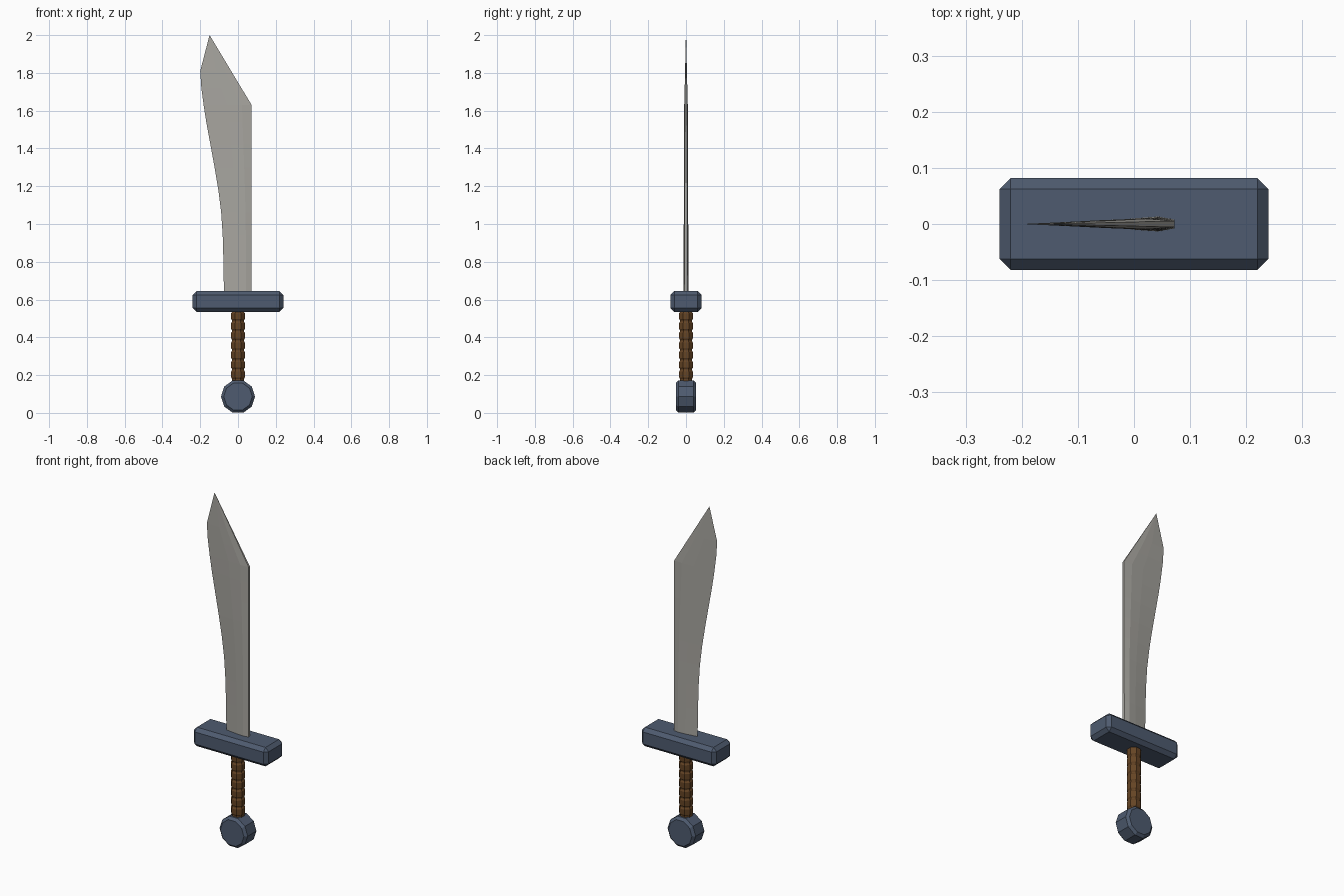
import bpy, bmesh, math

cube = bpy.data.objects.get("Cube")
if cube:
    bpy.data.objects.remove(cube, do_unlink=True)


def material(name, rgb):
    m = bpy.data.materials.new(name)
    m.use_nodes = True
    m.diffuse_color = (*rgb, 1)
    m.node_tree.nodes["Principled BSDF"].inputs["Base Color"].default_value = (*rgb, 1)
    return m


steel = material("pale steel", (0.39, 0.38, 0.35))
iron = material("blue iron", (0.077, 0.105, 0.16))
leather = material("brown leather", (0.13, 0.058, 0.018))


def finish(name, bm, mat, bevel=0):
    bmesh.ops.recalc_face_normals(bm, faces=bm.faces)
    mesh = bpy.data.meshes.new(name)
    bm.to_mesh(mesh)
    bm.free()
    mesh.materials.append(mat)
    ob = bpy.data.objects.new(name, mesh)
    bpy.context.collection.objects.link(ob)
    if bevel:
        mod = ob.modifiers.new("chamfer", "BEVEL")
        mod.width = bevel
        mod.segments = 1
        mod.limit_method = "ANGLE"
        mod.angle_limit = math.radians(50)
    return ob


def loft(bm, rings):
    rings = [[bm.verts.new(p) for p in ring] for ring in rings]
    n = len(rings[0])
    for a, b in zip(rings, rings[1:]):
        for i in range(n):
            j = (i + 1) % n
            bm.faces.new((a[i], a[j], b[j], b[i]))
    bm.faces.new(rings[0])
    bm.faces.new(rings[-1])


# Blade: wedge sections lofted from the straight spine to the curved edge
edge = [(-0.074, 0.6), (-0.077, 0.8), (-0.081, 0.94), (-0.089, 1.06),
        (-0.104, 1.18), (-0.124, 1.3), (-0.146, 1.42), (-0.168, 1.54),
        (-0.182, 1.63), (-0.194, 1.72), (-0.2, 1.81), (-0.151, 1.999)]
SHOULDER, TIP = 1.63, 2.0
rings = []
for x, z in edge:
    slant = max(0, (z - SHOULDER) / (TIP - SHOULDER))
    spine = 0.072 - 0.222 * slant
    thick = (0.0135 - 0.004 * (z - 0.6)) * (1 - 0.9 * slant)
    half = [(spine, 0.6), (spine + (x - spine) * 0.2, 1), (spine + (x - spine) * 0.5, 0.75)]
    ring = [(px, -thick * t, z) for px, t in half] + [(x, 0, z)]
    ring += [(px, thick * t, z) for px, t in reversed(half)]
    rings.append(ring)
bm = bmesh.new()
loft(bm, rings)
finish("blade", bm, steel)

# Crossguard: chamfered bar
bm = bmesh.new()
bmesh.ops.create_cube(bm, size=1)
for v in bm.verts:
    v.co = (v.co.x * 0.48, v.co.y * 0.164, v.co.z * 0.11 + 0.59)
finish("crossguard", bm, iron, 0.02)

# Grip: eight-sided handle with wrapped bands
profile = [(0.15, 0.034)]
BANDS, LOW, HIGH = 7, 0.18, 0.54
step = (HIGH - LOW) / BANDS
for k in range(BANDS):
    z = LOW + k * step
    profile += [(z, 0.034), (z + step * 0.15, 0.039),
                (z + step * 0.75, 0.039), (z + step * 0.9, 0.034)]
profile.append((0.56, 0.034))
bm = bmesh.new()
loft(bm, [[(r * math.cos(a), r * math.sin(a), z)
           for a in (math.tau * (i + 0.5) / 8 for i in range(8))] for z, r in profile])
finish("grip", bm, leather)

# Pommel: ten-sided disc facing front and back
bm = bmesh.new()
loft(bm, [[(0.09 * math.cos(math.tau * i / 10), y, 0.0865 + 0.09 * math.sin(math.tau * i / 10))
           for i in range(10)] for y in (-0.054, 0.054)])
finish("pommel", bm, iron, 0.014)
